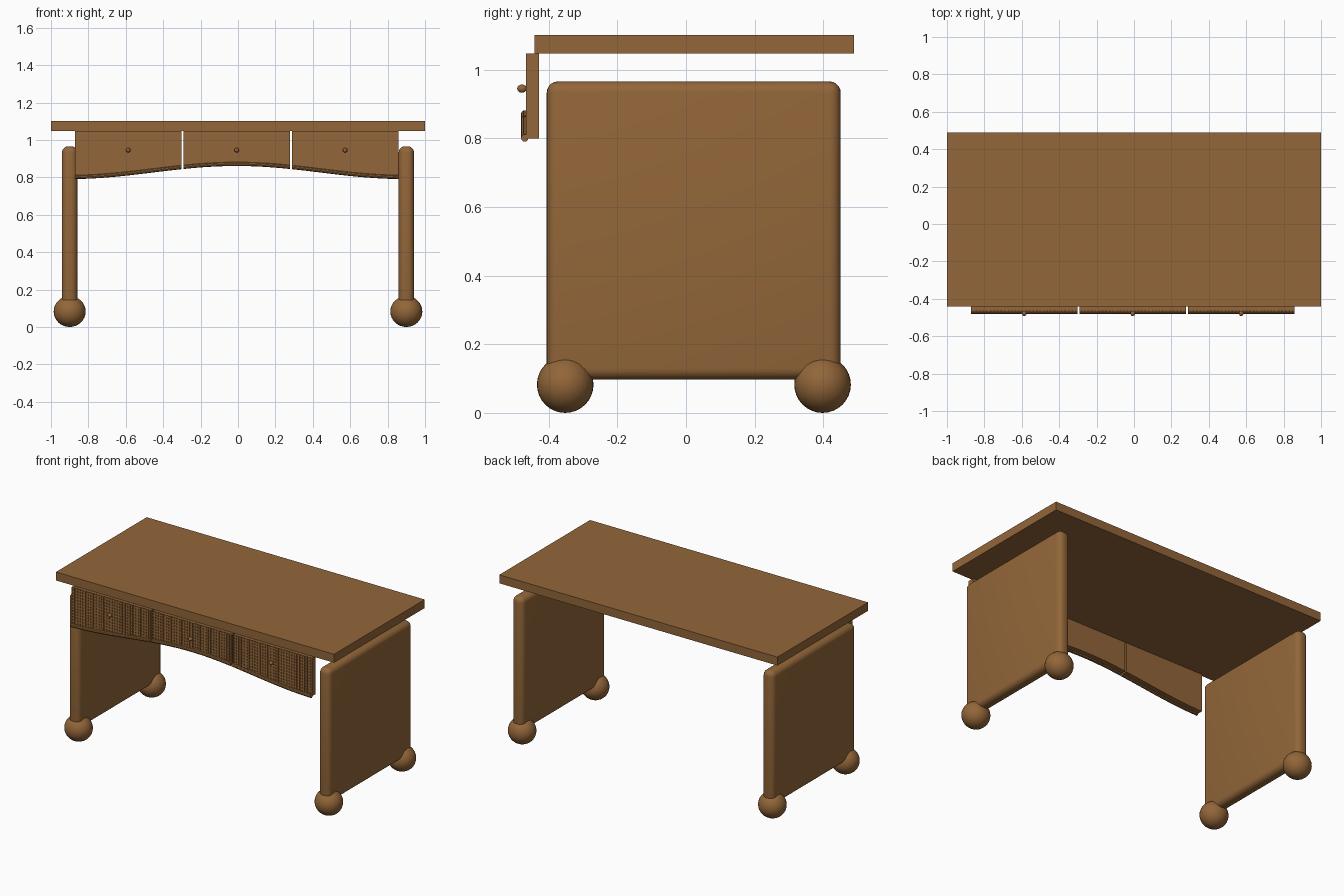
import bpy, bmesh, math
from mathutils import Matrix, Vector

cube = bpy.data.objects.get("Cube")
if cube:
    bpy.data.objects.remove(cube)

wood = bpy.data.materials.new("warm_brown_wood")
wood.use_nodes = True
colour = (0.29, 0.133, 0.041, 1)
wood.diffuse_color = colour
wood.node_tree.nodes["Principled BSDF"].inputs["Base Color"].default_value = colour


def finish(name, bm, smooth=False):
    bmesh.ops.recalc_face_normals(bm, faces=bm.faces[:])
    mesh = bpy.data.meshes.new(name)
    bm.to_mesh(mesh)
    bm.free()
    mesh.materials.append(wood)
    obj = bpy.data.objects.new(name, mesh)
    bpy.context.collection.objects.link(obj)
    for p in mesh.polygons:
        p.use_smooth = smooth
    return obj


def add_box(bm, lo, hi):
    lo, hi = Vector(lo), Vector(hi)
    m = Matrix.Translation((lo + hi) / 2) @ Matrix.Diagonal((*(hi - lo), 1))
    return bmesh.ops.create_cube(bm, size=1, matrix=m)


def box(name, lo, hi, bevel=0):
    bm = bmesh.new()
    add_box(bm, lo, hi)
    if bevel:
        bmesh.ops.bevel(bm, geom=bm.edges[:], offset=bevel, segments=5,
                        profile=0.5, affect='EDGES')
    obj = finish(name, bm)
    if bevel:
        bpy.ops.object.select_all(action='DESELECT')
        obj.select_set(True)
        bpy.context.view_layer.objects.active = obj
        bpy.ops.object.shade_smooth_by_angle(angle=math.radians(40))
    return obj


def ball(name, centre, radii):
    bm = bmesh.new()
    m = Matrix.Translation(centre) @ Matrix.Diagonal((*radii, 1))
    bmesh.ops.create_uvsphere(bm, u_segments=32, v_segments=16, radius=1, matrix=m)
    return finish(name, bm, True)


# Tabletop, side panels and ball feet
box("tabletop", (-1, -0.442, 1.047), (1, 0.49, 1.102))
for side, sx in (("left", 1), ("right", -1)):
    x = 0.9 * sx
    box(side + "_panel", (x - 0.041, -0.406, 0.097), (x + 0.041, 0.451, 0.966), 0.033)
    for end, y in (("front", -0.352), ("back", 0.398)):
        ball(f"{end}_{side}_foot", (x, y, 0.0825), (0.0855, 0.0825, 0.0825))

# Arched apron of three drawers
MID, TOP, FRONT, BACK = -0.007, 1.047, -0.461, -0.428
WIDTH, STEP = 0.57, 0.019


def arch(x):
    return 0.835 + 0.035 * math.cos(math.pi * (x - MID) / 0.9)


def drawer_body(name, x0, x1, n=16):
    xs = [x0 + (x1 - x0) * i / n for i in range(n + 1)]
    outline = [(x, arch(x)) for x in xs] + [(x1, TOP), (x0, TOP)]
    bm = bmesh.new()
    face = bm.faces.new([bm.verts.new((x, FRONT, z)) for x, z in outline])
    ext = bmesh.ops.extrude_face_region(bm, geom=[face])
    verts = [v for v in ext["geom"] if isinstance(v, bmesh.types.BMVert)]
    bmesh.ops.translate(bm, verts=verts, vec=(0, BACK - FRONT, 0))
    finish(name, bm)


def lattice(name, x0, x1):
    bm = bmesh.new()
    # Upright slats, broader at the drawer ends and at each sixth
    count = round((x1 - x0) / STEP)
    for i in range(count + 1):
        x = x0 + (x1 - x0) * i / count
        half = 0.008 if i % 5 == 0 else 0.005
        a, b = max(x0, x - half), min(x1, x + half)
        add_box(bm, (a, FRONT - 0.006, max(arch(a), arch(b))), (b, FRONT + 0.001, TOP))
    # Cross slats, clipped by the arch
    z = TOP - 0.01
    while z > 0.81:
        inside = [x0 + (x1 - x0) * i / 60 for i in range(61)]
        inside = [x for x in inside if arch(x) < z - 0.005]
        if len(inside) > 2:
            add_box(bm, (inside[0], FRONT - 0.004, z - 0.005),
                    (inside[-1], FRONT + 0.001, z + 0.005))
        z -= STEP
    finish(name, bm)


def trim(name, x0, x1, n=16, sides=10):
    # Rounded moulding that follows the arch
    bm = bmesh.new()
    rings = []
    for i in range(n + 1):
        x = x0 + (x1 - x0) * i / n
        rings.append([bm.verts.new((x, -0.470 + 0.011 * math.cos(a), arch(x) + 0.001 + 0.011 * math.sin(a)))
                      for a in (math.tau * k / sides for k in range(sides))])
    for r, s in zip(rings, rings[1:]):
        for k in range(sides):
            j = (k + 1) % sides
            bm.faces.new((r[k], r[j], s[j], s[k]))
    bm.faces.new(rings[0])
    bm.faces.new(rings[-1])
    finish(name, bm)


for label, cx in (("right", MID - 0.58), ("middle", MID), ("left", MID + 0.58)):
    x0, x1 = cx - WIDTH / 2, cx + WIDTH / 2
    drawer_body(label + "_drawer", x0, x1)
    lattice(label + "_drawer_lattice", x0, x1)
    trim(label + "_drawer_trim", x0, x1)
    ball(label + "_drawer_knob", (cx, -0.478, 0.945), (0.012, 0.014, 0.012))
    box(label + "_knob_stem", (cx - 0.005, -0.475, 0.94), (cx + 0.005, -0.46, 0.95))
